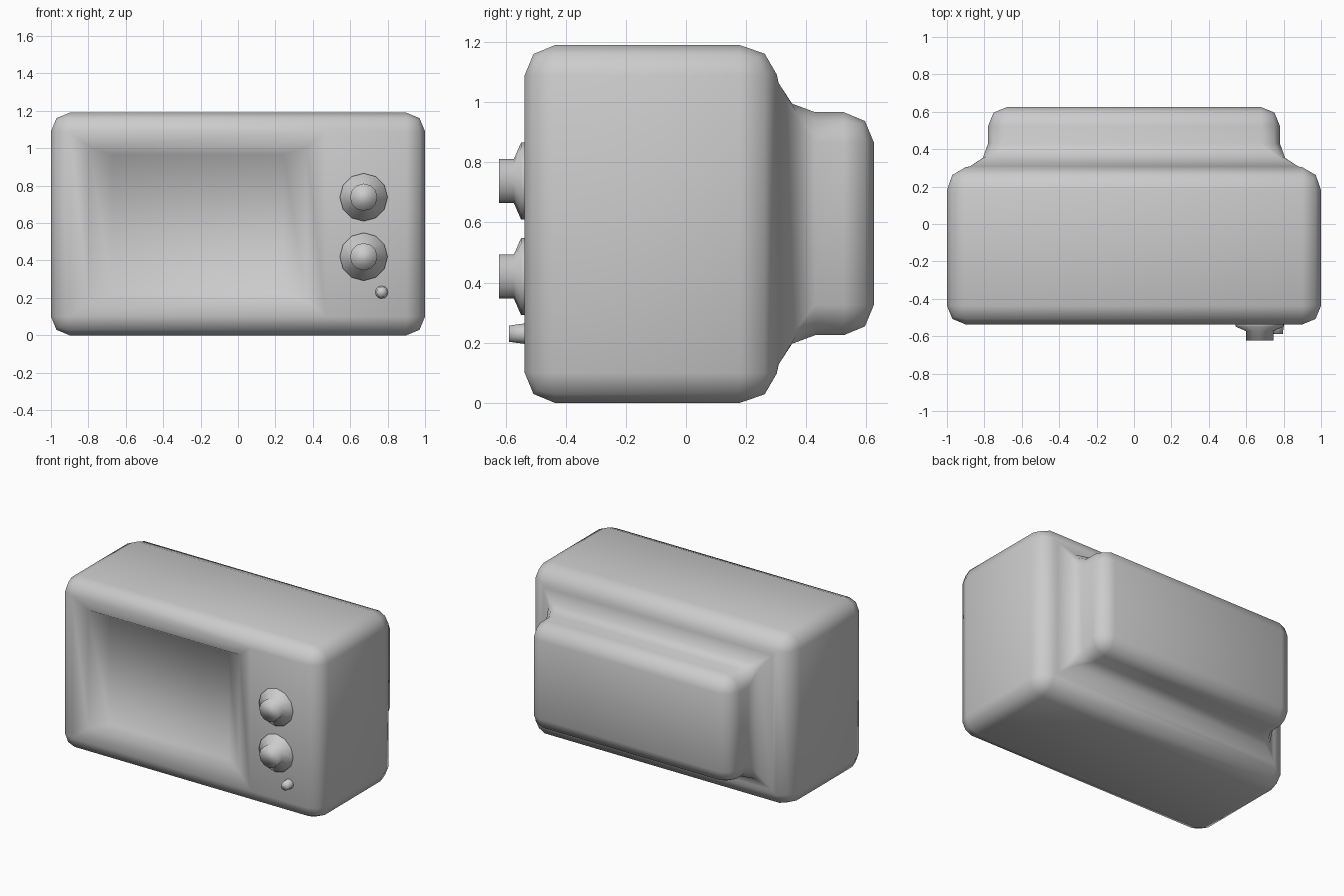
import bpy, bmesh, math
from mathutils import Vector

if "Cube" in bpy.data.objects:
    bpy.data.objects.remove(bpy.data.objects["Cube"])


def finish(bm, name):
    bmesh.ops.recalc_face_normals(bm, faces=bm.faces)
    for f in bm.faces:
        f.smooth = True
    me = bpy.data.meshes.new(name)
    bm.to_mesh(me)
    bm.free()
    ob = bpy.data.objects.new(name, me)
    bpy.context.collection.objects.link(ob)
    return ob


def rect(bm, x0, x1, z0, z1, y):
    return [bm.verts.new((x, y, z)) for x, z in ((x0, z0), (x1, z0), (x1, z1), (x0, z1))]


def bridge(bm, a, b):
    n = len(a)
    for i in range(n):
        bm.faces.new((a[i], a[(i + 1) % n], b[(i + 1) % n], b[i]))


# Cabinet: box with a stepped tube housing behind, edges rounded
bm = bmesh.new()
rings = [rect(bm, -1, 1, 0, 1.19, -0.537), rect(bm, -1, 1, 0, 1.19, 0.28),
         rect(bm, -0.78, 0.78, 0.225, 0.967, 0.33), rect(bm, -0.78, 0.78, 0.225, 0.967, 0.625)]
for a, b in zip(rings, rings[1:]):
    bridge(bm, a, b)
bm.faces.new(rings[0])
bm.faces.new(rings[-1])
bmesh.ops.recalc_face_normals(bm, faces=bm.faces)
sharp = [e for e in bm.edges if e.calc_face_angle() > math.radians(30)]
bmesh.ops.bevel(bm, geom=sharp, offset=0.1, offset_type='OFFSET', segments=2,
                profile=0.5, affect='EDGES', clamp_overlap=True)

# Screen recess: split off the control panel, then step the left part inwards
bm.normal_update()
front = max((f for f in bm.faces if f.normal.y < -0.99), key=lambda f: f.calc_area())
bmesh.ops.bisect_plane(bm, geom=[front] + list(front.edges) + list(front.verts),
                       plane_co=(0.47, 0, 0), plane_no=(1, 0, 0))
bm.normal_update()
screen = max((f for f in bm.faces if f.normal.y < -0.99 and f.calc_center_median().x < 0.3),
             key=lambda f: f.calc_area())
for dx, dz, dy in ((0.11, 0.09, 0.03), (0.13, 0.045, 0.06)):
    bmesh.ops.inset_region(bm, faces=[screen], thickness=0.02)
    c = screen.calc_center_median()
    for v in screen.verts:
        v.co += Vector((math.copysign(dx - 0.02, c.x - v.co.x), dy,
                        math.copysign(dz - 0.02, c.z - v.co.z)))
finish(bm, "cabinet")


# Knobs and switch: turned profiles of (radius, y) facing the front
def turned(name, x, z, profile, sides=12):
    bm = bmesh.new()
    loops = [[bm.verts.new((x + r * math.cos(2 * math.pi * i / sides), y,
                            z + r * math.sin(2 * math.pi * i / sides)))
              for i in range(sides)] for r, y in profile]
    for a, b in zip(loops, loops[1:]):
        bridge(bm, a, b)
    bm.faces.new(loops[0])
    bm.faces.new(loops[-1])
    return finish(bm, name)


knob = [(0.128, -0.52), (0.128, -0.549), (0.073, -0.573), (0.073, -0.622)]
turned("upper_knob", 0.672, 0.738, knob)
turned("lower_knob", 0.672, 0.42, knob)
turned("power_button", 0.768, 0.23, [(0.034, -0.52), (0.034, -0.537), (0.027, -0.589)])
